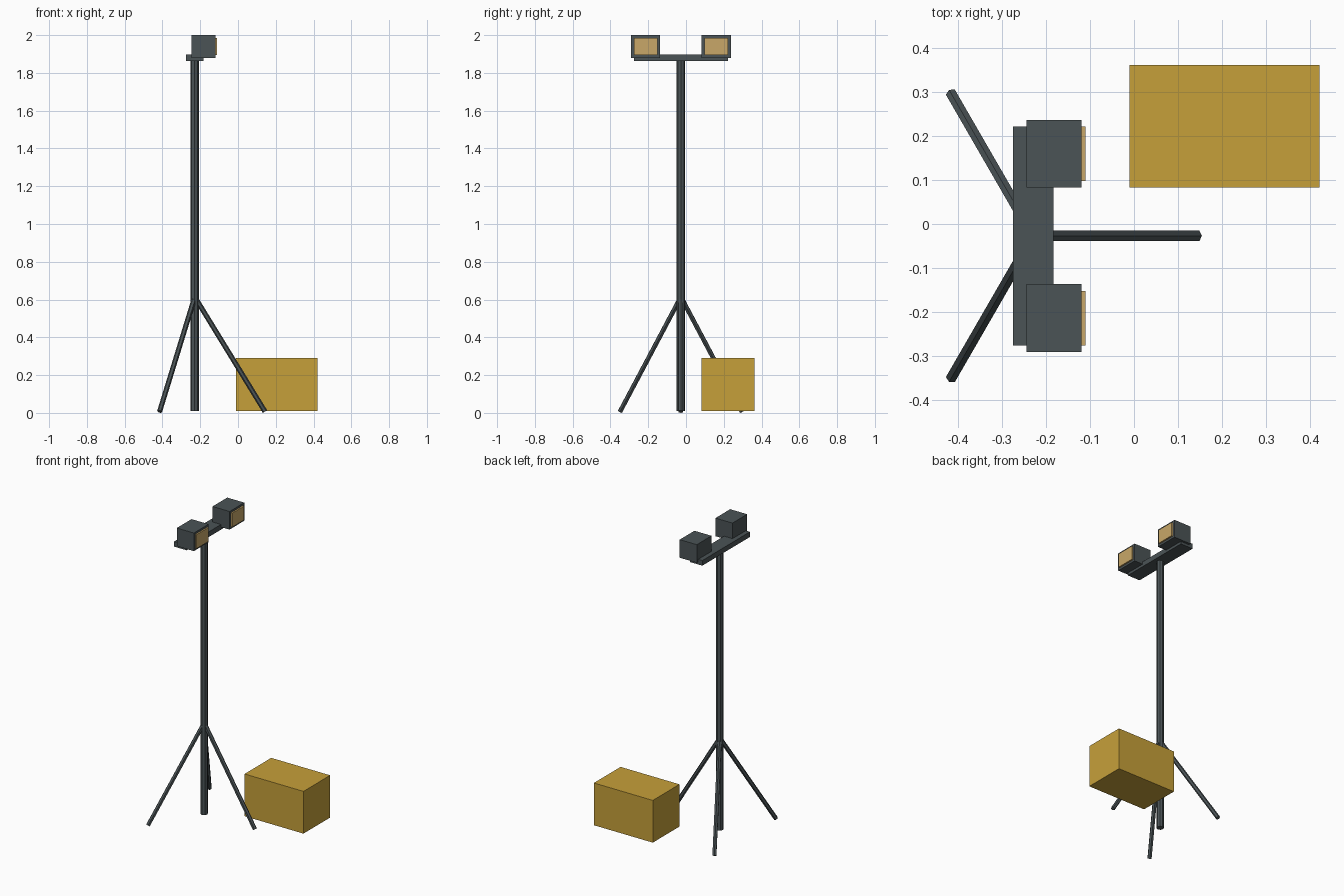
import bpy, bmesh, math
from mathutils import Vector, Matrix

if "Cube" in bpy.data.objects:
    bpy.data.objects.remove(bpy.data.objects["Cube"], do_unlink=True)


def material(name, rgb):
    mat = bpy.data.materials.new(name)
    mat.use_nodes = True
    mat.diffuse_color = (*rgb, 1)
    mat.node_tree.nodes["Principled BSDF"].inputs["Base Color"].default_value = (*rgb, 1)
    return mat


GREY = material("dark grey metal", (0.07, 0.087, 0.093))
YELLOW = material("mustard yellow", (0.565, 0.352, 0.042))
LENS = material("warm lens", (0.58, 0.39, 0.14))


def finish(name, bm, mat):
    mesh = bpy.data.meshes.new(name)
    bm.to_mesh(mesh)
    bm.free()
    mesh.materials.append(mat)
    obj = bpy.data.objects.new(name, mesh)
    bpy.context.collection.objects.link(obj)
    return obj


def box(name, low, high, mat):
    low, high = Vector(low), Vector(high)
    bm = bmesh.new()
    bmesh.ops.create_cube(bm, size=1, matrix=Matrix.Translation((low + high) / 2)
                          @ Matrix.Diagonal((*(high - low), 1)))
    return finish(name, bm, mat)


def rod(name, start, end, radius, sides, mat):
    start, end = Vector(start), Vector(end)
    axis = end - start
    turn = axis.to_track_quat("Z", "Y").to_matrix().to_4x4()
    bm = bmesh.new()
    bmesh.ops.create_cone(bm, cap_ends=True, segments=sides, radius1=radius,
                          radius2=radius, depth=axis.length,
                          matrix=Matrix.Translation((start + end) / 2) @ turn)
    return finish(name, bm, mat)


# Mast and its three splayed legs
MX, MY = -0.229, -0.027
rod("mast", (MX, MY, 0.01), (MX, MY, 1.87), 0.0225, 8, GREY)
for i, label in enumerate(("left_leg", "back_leg", "front_leg")):
    a = math.radians(120 * i)
    foot = (MX + 0.372 * math.cos(a), MY + 0.372 * math.sin(a), 0.007)
    rod(label, (MX, MY, 0.614), foot, 0.0135, 6, GREY)

# Crossbar with two lamps facing the left side
box("crossbar", (-0.275, MY - 0.249, 1.863), (-0.183, MY + 0.249, 1.897), GREY)
for label, side in (("front", -1), ("back", 1)):
    y = MY + side * 0.187
    box(label + "_lamp", (-0.245, y - 0.077, 1.88), (-0.12, y + 0.077, 2.0), GREY)
    box(label + "_lens", (-0.125, y - 0.062, 1.894), (-0.11, y + 0.062, 1.986), LENS)

# Power box on the ground
box("power_box", (-0.01, 0.083, 0.01), (0.422, 0.362, 0.29), YELLOW)
